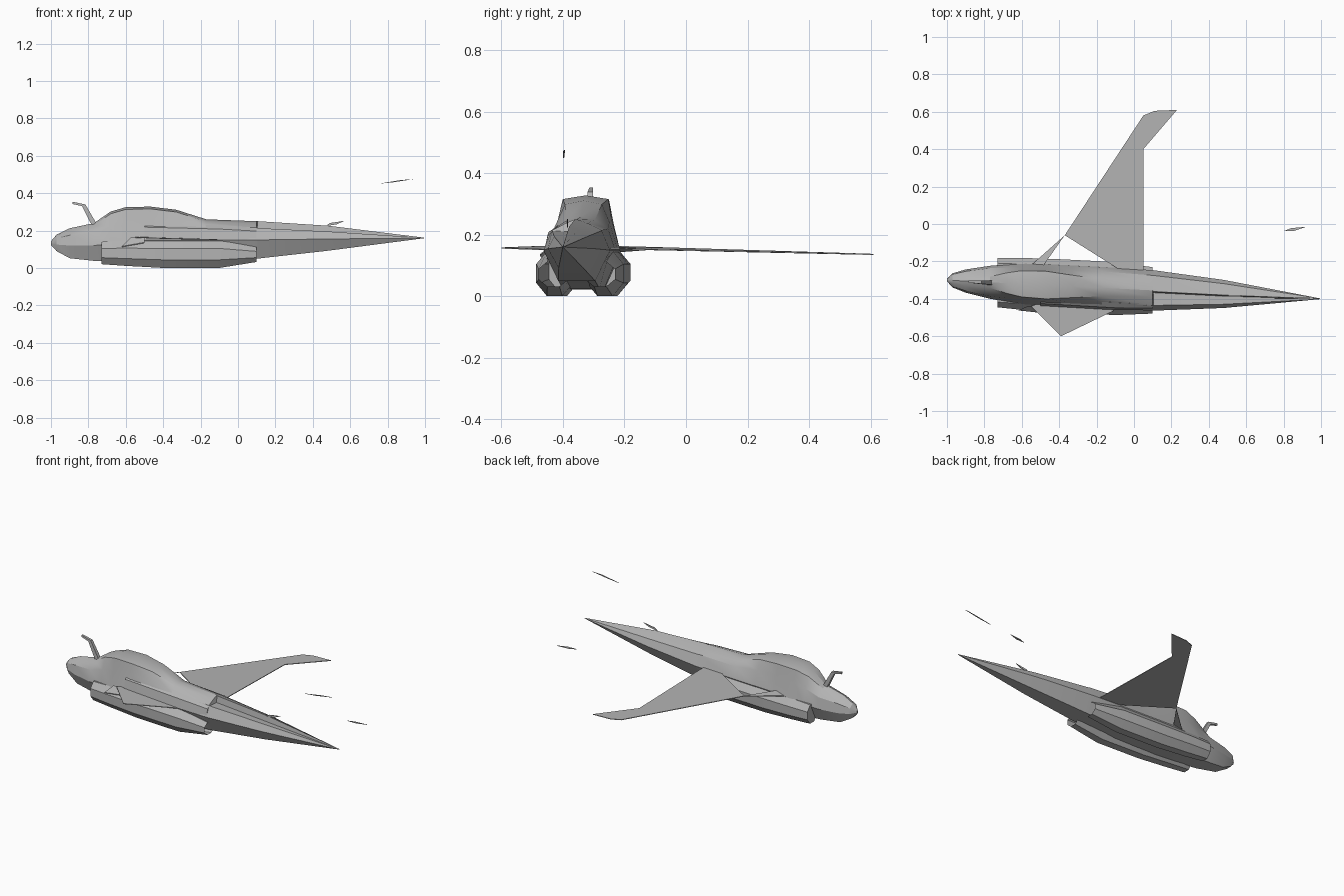
import bpy, bmesh, math

if "Cube" in bpy.data.objects:
    bpy.data.objects.remove(bpy.data.objects["Cube"])

grey = bpy.data.materials.new("light_grey")
grey.diffuse_color = (0.45, 0.45, 0.45, 1)
grey.use_nodes = True
grey.node_tree.nodes["Principled BSDF"].inputs["Base Color"].default_value = grey.diffuse_color


def axis_y(x):
    """Sideways position of the slightly yawed centre line."""
    return -0.35 - 0.05 * x


def make(name, verts, faces, smooth=True, recalc=False):
    me = bpy.data.meshes.new(name)
    me.from_pydata(verts, [], faces)
    if recalc:
        bm = bmesh.new()
        bm.from_mesh(me)
        bmesh.ops.recalc_face_normals(bm, faces=bm.faces)
        bm.to_mesh(me)
        bm.free()
    me.materials.append(grey)
    ob = bpy.data.objects.new(name, me)
    bpy.context.collection.objects.link(ob)
    if smooth:
        bpy.ops.object.select_all(action='DESELECT')
        ob.select_set(True)
        bpy.context.view_layer.objects.active = ob
        bpy.ops.object.shade_smooth_by_angle(angle=math.radians(25))
    return ob


def loft(name, rings, cap_start=True, cap_end=True):
    """Skin a list of equal-length rings running along +x."""
    n = len(rings[0])
    verts = [p for r in rings for p in r]
    faces = []
    for i in range(len(rings) - 1):
        for j in range(n):
            a, b = i * n + j, i * n + (j + 1) % n
            faces.append((a, b, b + n, a + n))
    if cap_start:
        faces.append(tuple(reversed(range(n))))
    if cap_end:
        faces.append(tuple(range(len(verts) - n, len(verts))))
    return make(name, verts, faces, recalc=True)


def plate(name, pts, t=0.004, axis=2):
    """Thin flat panel from an outline, thickened along one axis."""
    n = len(pts)
    verts = []
    for s in (-t / 2, t / 2):
        for p in pts:
            q = list(p)
            q[axis] += s
            verts.append(q)
    faces = [tuple(reversed(range(n))), tuple(range(n, 2 * n))]
    faces += [(i, (i + 1) % n, (i + 1) % n + n, i + n) for i in range(n)]
    return make(name, verts, faces, smooth=False, recalc=True)


# Fuselage with canopy hump: x, belly (w, z), waist (w, z), shoulder (w, z), crown w, ridge z
stations = [
    (-1.00, .003, .122, .006, .130, .005, .138, .003, .143),
    (-0.97, .020, .090, .038, .125, .032, .158, .015, .178),
    (-0.90, .035, .052, .062, .120, .052, .175, .025, .212),
    (-0.77, .050, .038, .088, .120, .075, .190, .030, .240),
    (-0.68, .055, .035, .100, .130, .080, .220, .055, .302),
    (-0.60, .058, .028, .108, .140, .085, .235, .070, .325),
    (-0.47, .060, .022, .112, .150, .085, .250, .074, .328),
    (-0.33, .060, .022, .112, .150, .085, .240, .060, .311),
    (-0.17, .060, .025, .112, .150, .088, .220, .045, .260),
    (0.10, .060, .050, .108, .150, .080, .215, .035, .250),
    (0.105, .060, .050, .108, .150, .080, .213, .035, .250),
    (0.48, .040, .092, .075, .155, .055, .195, .022, .226),
    (0.995, .001, .159, .002, .160, .002, .161, .001, .162),
]
rings = []
for x, wb, zb, wm, zm, ws, zs, wt, zt in stations:
    drop = 0.012 if zt > 0.2 else 0.002
    near_top, ridge = (-wt, zt - drop), (0, zt)
    if 0.102 < x < 0.9:                      # open notch on the near side of the spine
        near_top, ridge = (-0.012, zs - 0.004), (-0.006, zt)
    half = [(wb, zb), (wm, zm), (ws, zs), (wt, zt - drop)]
    prof = half + [ridge, near_top] + [(-w, z) for w, z in half[2::-1]]
    rings.append([(x, axis_y(x) + w, z) for w, z in prof])
loft("fuselage", rings)

# Engine pods, open at the rear: x, offset, centre z, half width, half height
pods = [(-0.73, .084, .080, .048, .060), (-0.60, .082, .078, .057, .067),
        (-0.40, .082, .074, .060, .074), (-0.10, .082, .074, .060, .074),
        (0.10, .076, .072, .048, .040)]
for side, label in ((1, "far"), (-1, "near")):
    rings = []
    for x, off, z, ry, rz in pods:
        ring = []
        for k in range(8):
            a = math.radians(45 * k + 22.5)
            ring.append((x, axis_y(x) + side * off + 1.08 * ry * math.cos(a),
                         z + 1.08 * rz * math.sin(a)))
        rings.append(ring)
    loft(label + "_engine_pod", rings, cap_end=False)

# Stepped shoulder fairing on the near side
fairing = []
for x, w_out, z_low, z_high in ((-0.5, .112, .165, .238), (-0.1, .115, .152, .228),
                                (0.1, .106, .150, .217)):
    y = axis_y(x)
    fairing.append([(x, y - w_out, z_low), (x, y - w_out + .012, z_high - .02),
                    (x, y - .075, z_high), (x, y - .05, z_low)])
loft("shoulder_fairing", fairing)

# Long swept wing and its strake
plate("main_wing", [(-0.37, -0.06, .157), (0.05, 0.58, .137), (0.11, 0.605, .136),
                    (0.23, 0.61, .136), (0.05, 0.40, .142), (0.05, -0.26, .155),
                    (-0.06, -0.26, .155), (-0.10, -0.23, .155)])
plate("far_strake", [(-0.59, -0.23, .118), (-0.55, -0.22, .145),
                     (-0.37, -0.06, .157), (-0.49, -0.23, .162)])

# Broken stub of the near wing and its strake
plate("near_wing_stub", [(-0.55, -0.44, .163), (-0.39, -0.60, .157),
                         (-0.11, -0.465, .152), (-0.11, -0.42, .152), (-0.50, -0.42, .163)])
plate("near_strake", [(-0.62, -0.462, .114), (-0.50, -0.475, .135),
                      (-0.50, -0.44, .162), (-0.57, -0.44, .163)])

# Bent refuelling probe
probe = []
for x, z, r in ((-0.765, .225, .012), (-0.825, .335, .009), (-0.885, .348, .006)):
    y = axis_y(x) - 0.002
    dx, dz = (r, r * .5) if x > -0.85 else (0, r)
    probe.append([(x - dx, y - r, z - dz), (x - dx, y + r, z - dz),
                  (x + dx, y + r, z + dz), (x + dx, y - r, z + dz)])
loft("refuelling_probe", probe)

# Loose slivers of fin and wing tip
plate("fin_tip", [(0.75, -0.398, .450), (0.83, -0.398, .458), (0.94, -0.395, .475),
                  (0.87, -0.398, .470)], axis=1)
plate("fin_root", [(0.47, -0.385, .224), (0.53, -0.385, .234), (0.57, -0.385, .252),
                   (0.49, -0.385, .240)], axis=1)
plate("wing_tip_sliver", [(0.80, -0.038, .152), (0.86, -0.036, .152), (0.92, -0.015, .151),
                          (0.84, -0.022, .151)], t=0.003)
